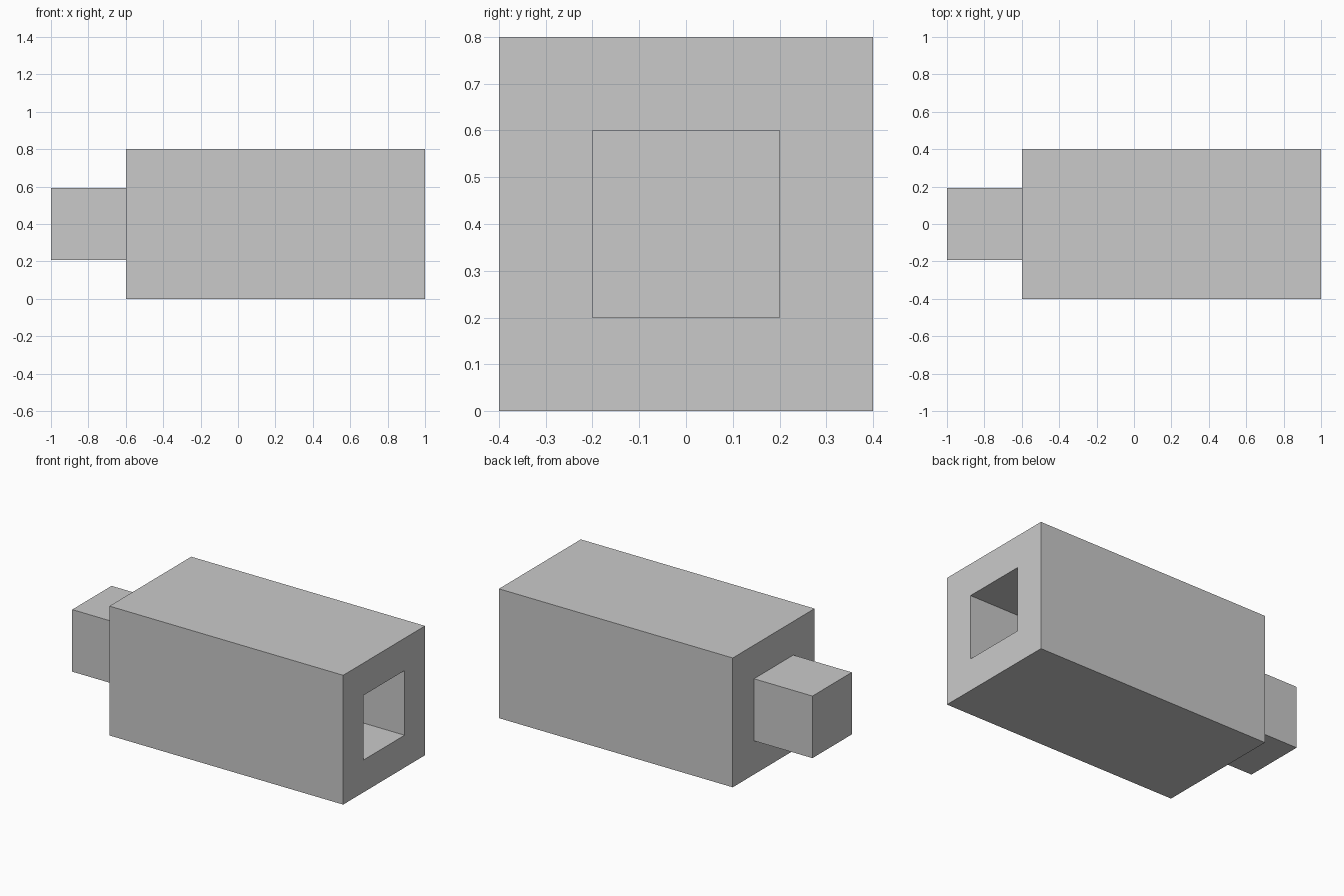
import bpy
import bmesh
from mathutils import Vector

if "Cube" in bpy.data.objects:
    bpy.data.objects.remove(bpy.data.objects["Cube"], do_unlink=True)

# Plain grey material
grey = bpy.data.materials.new("plain_grey")
grey.use_nodes = True
colour = (0.59, 0.59, 0.59, 1)
grey.diffuse_color = colour
for node in grey.node_tree.nodes:
    if node.type == 'BSDF_PRINCIPLED':
        node.inputs["Base Color"].default_value = colour


def end_face(bm, side):
    """Return the face pointing along x on the given side."""
    return max(bm.faces, key=lambda f: f.normal.x * side)


def inset_and_push(bm, side, margin, distance):
    """Inset one end face, then extrude its middle along x."""
    face = end_face(bm, side)
    bmesh.ops.inset_region(bm, faces=[face], thickness=margin,
                           use_even_offset=True)
    middle = bmesh.ops.extrude_discrete_faces(bm, faces=[face])["faces"][0]
    bmesh.ops.translate(bm, verts=middle.verts, vec=Vector((distance, 0, 0)))
    bm.normal_update()


# Square block, with a peg at one end and a matching socket at the other
bm = bmesh.new()
bmesh.ops.create_cube(bm, size=1)
bmesh.ops.scale(bm, verts=bm.verts, vec=(1.6, 0.8, 0.8))
bmesh.ops.translate(bm, verts=bm.verts, vec=(0.2, 0, 0.4))
bm.normal_update()
inset_and_push(bm, -1, 0.208, -0.4)
inset_and_push(bm, 1, 0.2, -0.4)
bmesh.ops.recalc_face_normals(bm, faces=bm.faces)

mesh = bpy.data.meshes.new("peg_and_socket_block")
bm.to_mesh(mesh)
bm.free()
mesh.materials.append(grey)
block = bpy.data.objects.new("peg_and_socket_block", mesh)
bpy.context.collection.objects.link(block)
